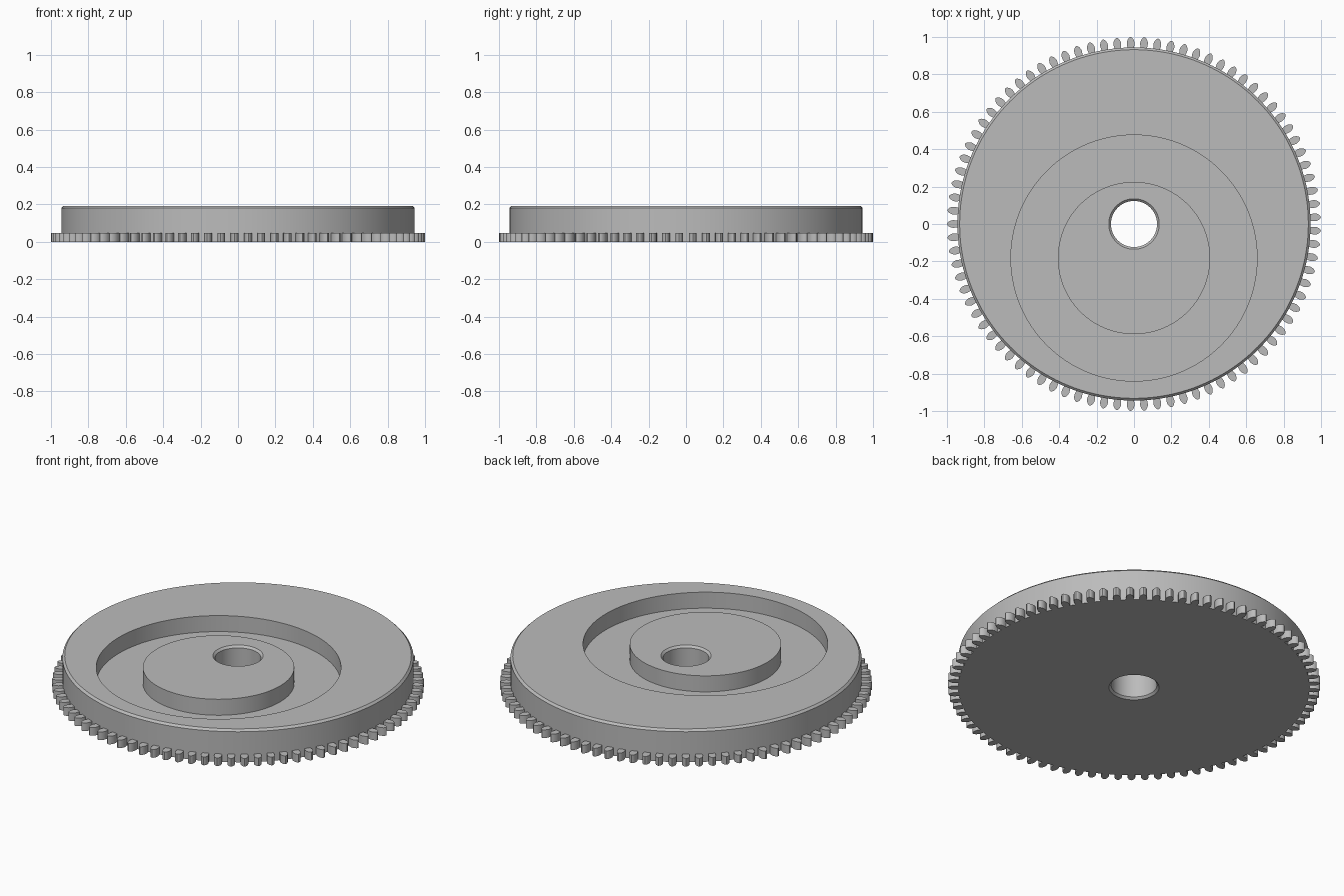
import bpy, bmesh
from math import sin, cos, pi, radians

if "Cube" in bpy.data.objects:
    bpy.data.objects.remove(bpy.data.objects["Cube"], do_unlink=True)

TEETH = 85
SEGMENTS = TEETH * 2
HEIGHT = 0.193
RIM = 0.944
FLOOR = 0.098
OFFSET = -0.182      # groove centre in y
BEVEL = 0.012
GEAR_HEIGHT = 0.048

grey = bpy.data.materials.new("plain grey")
grey.use_nodes = True
colour = (0.5, 0.5, 0.5, 1)
grey.diffuse_color = colour
grey.node_tree.nodes["Principled BSDF"].inputs["Base Color"].default_value = colour


def finish(name, bm):
    bmesh.ops.recalc_face_normals(bm, faces=bm.faces)
    mesh = bpy.data.meshes.new(name)
    bm.to_mesh(mesh)
    bm.free()
    mesh.materials.append(grey)
    obj = bpy.data.objects.new(name, mesh)
    bpy.context.collection.objects.link(obj)
    bpy.ops.object.select_all(action='DESELECT')
    obj.select_set(True)
    bpy.context.view_layer.objects.active = obj
    bpy.ops.object.shade_smooth_by_angle(angle=radians(30))
    return obj


# Cam disc: closed loft of circles (radius, centre y, z)
hole = 0.123
rings = [
    (RIM, 0, 0),
    (RIM, 0, HEIGHT - BEVEL),
    (RIM - BEVEL, 0, HEIGHT),
    (0.658, OFFSET, HEIGHT),
    (0.658, OFFSET, FLOOR),
    (0.407, OFFSET, FLOOR),
    (0.407, OFFSET, HEIGHT),
    (hole + BEVEL, 0, HEIGHT),
    (hole, 0, HEIGHT - BEVEL),
    (hole, 0, BEVEL),
    (hole + BEVEL, 0, 0),
]
bm = bmesh.new()
loops = []
for r, cy, z in rings:
    angles = [2 * pi * i / SEGMENTS for i in range(SEGMENTS)]
    loops.append([bm.verts.new((r * cos(a), cy + r * sin(a), z)) for a in angles])
for k, lower in enumerate(loops):
    upper = loops[(k + 1) % len(loops)]
    for i in range(SEGMENTS):
        j = (i + 1) % SEGMENTS
        bm.faces.new((lower[i], lower[j], upper[j], upper[i]))
finish("cam_disc", bm)

# Gear teeth: rounded leaf profile (radius, half width)
half = [(0.938, 0.016), (0.952, 0.019), (0.966, 0.021), (0.978, 0.019),
        (0.989, 0.014), (0.997, 0.007)]
profile = half + [(1.0, 0)] + [(r, -w) for r, w in reversed(half)]
bm = bmesh.new()
for t in range(TEETH):
    a = 2 * pi * (t + 0.5) / TEETH
    bottom, top = [
        [bm.verts.new((r * cos(a) - w * sin(a), r * sin(a) + w * cos(a), z))
         for r, w in profile] for z in (0, GEAR_HEIGHT)]
    bm.faces.new(bottom)
    bm.faces.new(top)
    for i in range(len(profile)):
        j = (i + 1) % len(profile)
        bm.faces.new((bottom[i], bottom[j], top[j], top[i]))
finish("gear_teeth", bm)
